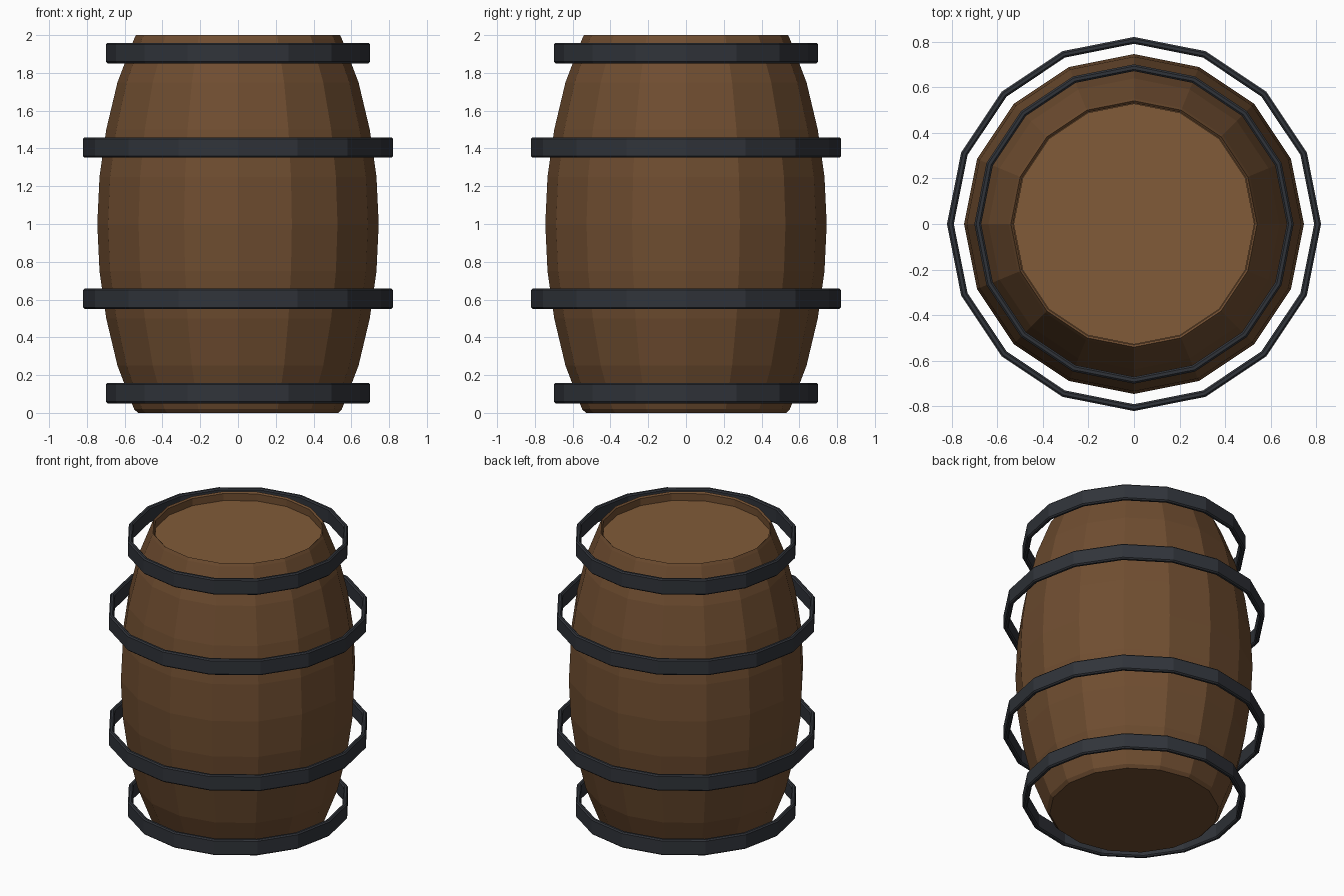
import bpy, bmesh, math

if "Cube" in bpy.data.objects:
    bpy.data.objects.remove(bpy.data.objects["Cube"])

SIDES = 16


def material(name, rgb):
    m = bpy.data.materials.new(name)
    m.diffuse_color = (*rgb, 1)
    m.use_nodes = True
    m.node_tree.nodes["Principled BSDF"].inputs["Base Color"].default_value = m.diffuse_color
    return m


wood = material("stave_wood", (0.16, 0.075, 0.03))
light_wood = material("lid_wood", (0.22, 0.105, 0.04))
iron = material("iron", (0.03, 0.034, 0.042))


def lathe(name, profile, mat, closed=False, caps=False):
    """Spin an (r, z) profile into a 16-sided solid."""
    bm = bmesh.new()
    rings = [[bm.verts.new((r * math.cos(a), r * math.sin(a), z))
              for a in (math.tau * i / SIDES for i in range(SIDES))]
             for r, z in profile]
    pairs = list(zip(rings, rings[1:]))
    if closed:
        pairs.append((rings[-1], rings[0]))
    for lo, hi in pairs:
        for i in range(SIDES):
            j = (i + 1) % SIDES
            bm.faces.new((lo[i], lo[j], hi[j], hi[i]))
    if caps:
        bm.faces.new(rings[0][::-1])
        bm.faces.new(rings[-1])
    bmesh.ops.recalc_face_normals(bm, faces=bm.faces)
    mesh = bpy.data.meshes.new(name)
    bm.to_mesh(mesh)
    bm.free()
    mesh.materials.append(mat)
    obj = bpy.data.objects.new(name, mesh)
    bpy.context.collection.objects.link(obj)
    return obj


# Bulging body, with a chamfered foot and a shallow recess at the top
bulge = [(0.745 - 0.19 * (z - 1) ** 2, z)
         for z in (0.25, 0.5, 0.75, 1, 1.25, 1.5, 1.75)]
lathe("barrel_body", [(0.53, 0), (0.55, 0.02)] + bulge +
      [(0.55, 1.98), (0.54, 2.0), (0.53, 1.99), (0.53, 1.93)], wood, caps=True)

# Recessed lid
lathe("lid", [(0.528, 1.932), (0.528, 1.942)], light_wood, caps=True)

# Hoops with softened edges
B = 0.008
for name, r, z in (("bottom_hoop", 0.70, 0.105), ("lower_hoop", 0.82, 0.605),
                   ("upper_hoop", 0.82, 1.405), ("top_hoop", 0.70, 1.905)):
    i, h = r - 0.03, 0.054
    lathe(name, [(r - B, z - h), (r, z - h + B), (r, z + h - B), (r - B, z + h),
                 (i + B, z + h), (i, z + h - B), (i, z - h + B), (i + B, z - h)],
          iron, closed=True)
